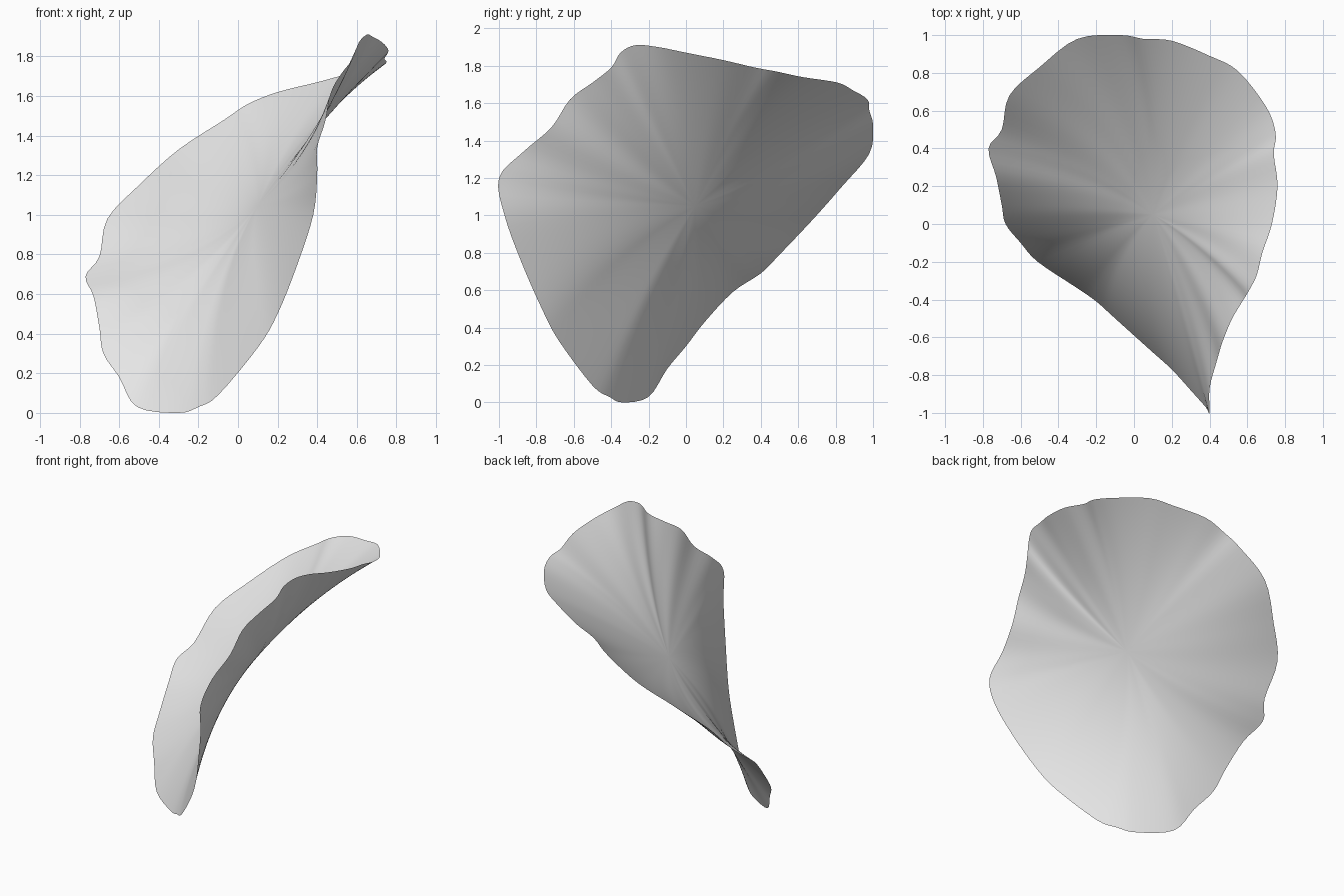
import bpy
import bmesh
import math
from mathutils import Vector

# Remove the default cube
cube = bpy.data.objects.get("Cube")
if cube:
    bpy.data.objects.remove(cube, do_unlink=True)

# Petal rim: a closed loop of control points
RIM = [Vector(p) for p in (
    (.4, -1, 1.2), (.4, -.87, 1.34), (.44, -.72, 1.47), (.47, -.62, 1.62),
    (.52, -.5, 1.71), (.58, -.4, 1.79), (.61, -.35, 1.87), (.65, -.27, 1.91),
    (.68, -.15, 1.9), (.73, 0, 1.87), (.76, .2, 1.83), (.74, .37, 1.79),
    (.75, .48, 1.77), (.7, .62, 1.74), (.55, .81, 1.71), (.4, .89, 1.67),
    (.2, .97, 1.62), (.05, .98, 1.56), (-.07, 1, 1.48), (-.3, .98, 1.33),
    (-.5, .83, 1.15), (-.66, .68, .98), (-.7, .5, .79), (-.77, .4, .69),
    (-.73, .25, .59), (-.7, .1, .43), (-.68, 0, .3), (-.6, -.1, .18),
    (-.51, -.2, .03), (-.3, -.34, 0), (-.2, -.41, .03), (-.1, -.5, .09),
    (.1, -.68, .33), (.2, -.77, .5), (.3, -.88, .75), (.38, -.97, 1),
)]

# Deepest point of the cupped petal and its surface direction there
CENTRE = Vector((.1, .05, 1.05))
NORMAL = Vector((.78, .21, -.59)).normalized()

STEPS = 4
RINGS = 24


def smooth_loop(points, steps):
    """Closed spline through all the control points."""
    count = len(points)
    result = []
    for i in range(count):
        before, start, end, after = (points[(i + k - 1) % count] for k in range(4))
        for step in range(steps):
            t = step / steps
            result.append(
                start
                + (end - before) * (t / 2)
                + (before * 2 - start * 5 + end * 4 - after) * (t * t / 2)
                + (start * 3 - before - end * 3 + after) * (t ** 3 / 2))
    return result


def petal_point(edge, radius, turn):
    """Point between the centre and the rim on a curved bowl."""
    reach = edge - CENTRE
    rise = reach.dot(NORMAL)
    along = reach - NORMAL * rise
    fade = radius * radius * (1 - radius)
    wrinkle = .02 * fade * math.sin(turn * 11)
    return CENTRE + along * radius + NORMAL * (rise * radius * radius + wrinkle)


# Petal sheet: rings of faces around the centre
rim = smooth_loop(RIM, STEPS)
total = len(rim)
bm = bmesh.new()
middle = bm.verts.new(CENTRE)
previous = None
for ring in range(1, RINGS + 1):
    current = [bm.verts.new(petal_point(edge, ring / RINGS, math.tau * i / total))
               for i, edge in enumerate(rim)]
    for i in range(total):
        j = (i + 1) % total
        if previous is None:
            bm.faces.new((middle, current[i], current[j]))
        else:
            bm.faces.new((previous[i], current[i], current[j], previous[j]))
    previous = current
bm.normal_update()
for face in bm.faces:
    face.smooth = True

mesh = bpy.data.meshes.new("petal")
bm.to_mesh(mesh)
bm.free()
petal = bpy.data.objects.new("petal", mesh)
bpy.context.collection.objects.link(petal)

# Plain pale grey material
grey = bpy.data.materials.new("pale grey")
grey.use_nodes = True
colour = (.8, .8, .8, 1)
grey.diffuse_color = colour
grey.node_tree.nodes["Principled BSDF"].inputs["Base Color"].default_value = colour
mesh.materials.append(grey)
